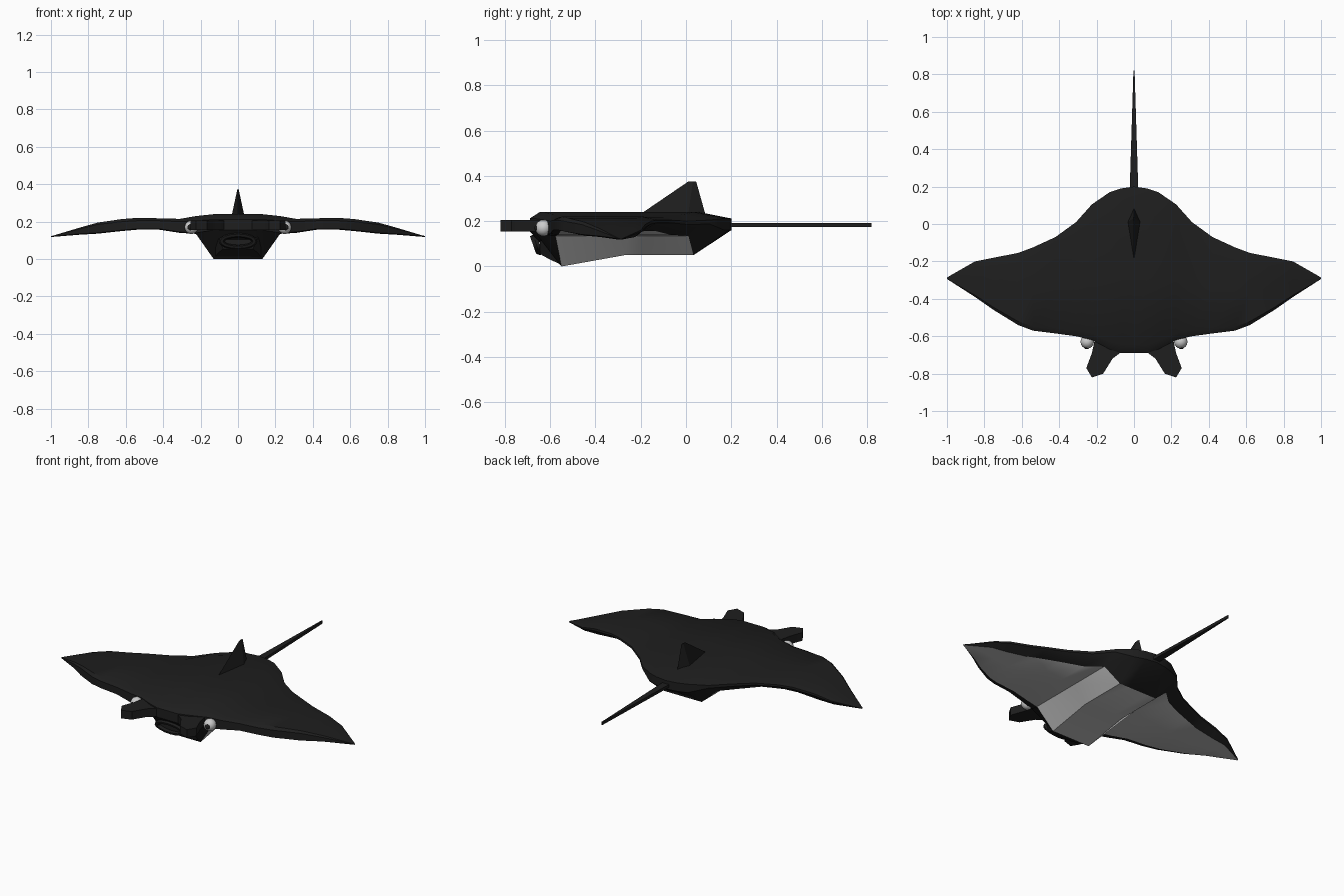
import bpy, bmesh, math
from mathutils import Vector

if "Cube" in bpy.data.objects:
    bpy.data.objects.remove(bpy.data.objects["Cube"])


def material(name, v):
    m = bpy.data.materials.new(name)
    m.diffuse_color = (v, v, v, 1)
    m.use_nodes = True
    m.node_tree.nodes["Principled BSDF"].inputs["Base Color"].default_value = m.diffuse_color
    return m


DARK = material("dark_skin", 0.013)
PALE = material("pale_belly", 0.5)
WHITE = material("eye_white", 0.8)


def finish(name, bm, mats, angle=30):
    bmesh.ops.recalc_face_normals(bm, faces=bm.faces)
    me = bpy.data.meshes.new(name)
    bm.to_mesh(me)
    bm.free()
    ob = bpy.data.objects.new(name, me)
    bpy.context.collection.objects.link(ob)
    for m in mats:
        me.materials.append(m)
    bpy.ops.object.select_all(action='DESELECT')
    bpy.context.view_layer.objects.active = ob
    ob.select_set(True)
    bpy.ops.object.shade_smooth_by_angle(angle=math.radians(angle))
    return ob


def loft(rings, pale=()):
    """Closed rings joined by quads, capped at both ends."""
    bm = bmesh.new()
    vs = [[bm.verts.new(p) for p in r] for r in rings]
    n = len(rings[0])
    for a, b in zip(vs, vs[1:]):
        for i in range(n):
            j = (i + 1) % n
            f = bm.faces.new((a[i], a[j], b[j], b[i]))
            f.material_index = 1 if i in pale else 0
    bm.faces.new(vs[0])
    bm.faces.new(vs[-1])
    return bm


# body and wings: x, leading y, trailing y, top z, edge z, underside z
stations = [
    (0.00, -0.69, 0.20, 0.240, 0.212, 0.150),
    (0.07, -0.69, 0.19, 0.240, 0.212, 0.150),
    (0.13, -0.67, 0.17, 0.240, 0.212, 0.150),
    (0.225, -0.62, 0.105, 0.230, 0.205, 0.135),
    (0.31, -0.60, 0.01, 0.215, 0.200, 0.140),
    (0.42, -0.585, -0.07, 0.218, 0.205, 0.157),
    (0.54, -0.57, -0.125, 0.220, 0.205, 0.157),
    (0.62, -0.54, -0.155, 0.214, 0.200, 0.150),
    (0.75, -0.46, -0.18, 0.195, 0.185, 0.136),
    (0.85, -0.39, -0.20, 0.167, 0.160, 0.130),
    (1.00, -0.294, -0.286, 0.122, 0.121, 0.118),
]


def section(x, yl, yt, top, hi, lo):
    c = yt - yl
    if abs(x) < 0.2:      # deep belly
        trail_lo = 0.16
        under = [(0.033, 0.05), (-0.27, 0.05), (-0.55, 0.0)]
    else:
        trail_lo = hi - 0.25 * (hi - lo)
        under = [(yt - 0.13 * c, lo), (yl + 0.5 * c, lo), (yl + 0.06 * c, lo)]
    upper = [(yl, lo + 0.005), (yl, hi), (yl + 0.05 * c, top), (yl + 0.45 * c, top),
             (yl + 0.84 * c, top), (yt, hi), (yt, trail_lo)]
    return [(x, y, z) for y, z in upper + under]


mirrored = [(-s[0],) + s[1:] for s in reversed(stations[1:])] + stations
finish("body_and_wings", loft([section(*s) for s in mirrored], pale=(7, 8)), [DARK, PALE], 35)

# dorsal fin, tapering to a short ridge
fin = []
for w, y0, ym, y1, z in ((0.034, -0.20, 0.01, 0.085, 0.232), (0.003, 0.01, 0.03, 0.045, 0.375)):
    fin.append([(0, y0, z), (w, ym, z), (0, y1, z), (-w, ym, z)])
finish("dorsal_fin", loft(fin), [DARK])

# whip tail
tail = []
for w, y in ((0.024, 0.15), (0.003, 0.82)):
    tail.append([(w * sx, y, 0.183 + 0.009 * sz) for sx, sz in ((-1, -1), (1, -1), (1, 1), (-1, 1))])
finish("tail", loft(tail), [DARK])

# head fins: outline extruded, edge slightly bevelled
outline = [(0.05, -0.64), (0.075, -0.69), (0.115, -0.72), (0.165, -0.80), (0.225, -0.82),
           (0.255, -0.77), (0.225, -0.69), (0.21, -0.62)]
for side, s in (("left", -1), ("right", 1)):
    rings = [[(s * x, y, z) for x, y in outline] for z in (0.155, 0.205)]
    finish("head_fin_" + side, loft(rings), [DARK])

    # eye and pupil
    for name, loc, r, m in (("eye_", (0.25, -0.63, 0.17), 0.036, WHITE),
                            ("pupil_", (0.253, -0.648, 0.17), 0.021, DARK)):
        bm = bmesh.new()
        bmesh.ops.create_uvsphere(bm, u_segments=16, v_segments=10, radius=r)
        bmesh.ops.translate(bm, verts=bm.verts, vec=Vector((s * loc[0], loc[1], loc[2])))
        finish(name + side, bm, [m], 60)

# jaw filling the chin below the mouth
jaw = []
for w, y, lo, hi in ((0.16, -0.54, 0.003, 0.16), (0.135, -0.60, 0.03, 0.16), (0.10, -0.645, 0.055, 0.15)):
    jaw.append([(-w * 0.8, y, lo), (w * 0.8, y, lo), (w * 1.2, y, hi), (-w * 1.2, y, hi)])
finish("jaw", loft(jaw), [DARK])

# mouth: flattened lip ring, leaning forward at the top
N, K = 16, 6
bm = bmesh.new()
grid = []
for i in range(N):
    a = 2 * math.pi * i / N
    row = []
    for k in range(K):
        b = 2 * math.pi * k / K
        x = (0.088 + 0.016 * math.cos(b)) * math.cos(a)
        z = (0.032 + 0.013 * math.cos(b)) * math.sin(a)
        row.append(bm.verts.new((x, -0.66 + 0.018 * math.sin(b) - 0.35 * z, 0.095 + z)))
    grid.append(row)
for i in range(N):
    for k in range(K):
        i2, k2 = (i + 1) % N, (k + 1) % K
        bm.faces.new((grid[i][k], grid[i2][k], grid[i2][k2], grid[i][k2]))
finish("lips", bm, [DARK], 45)
